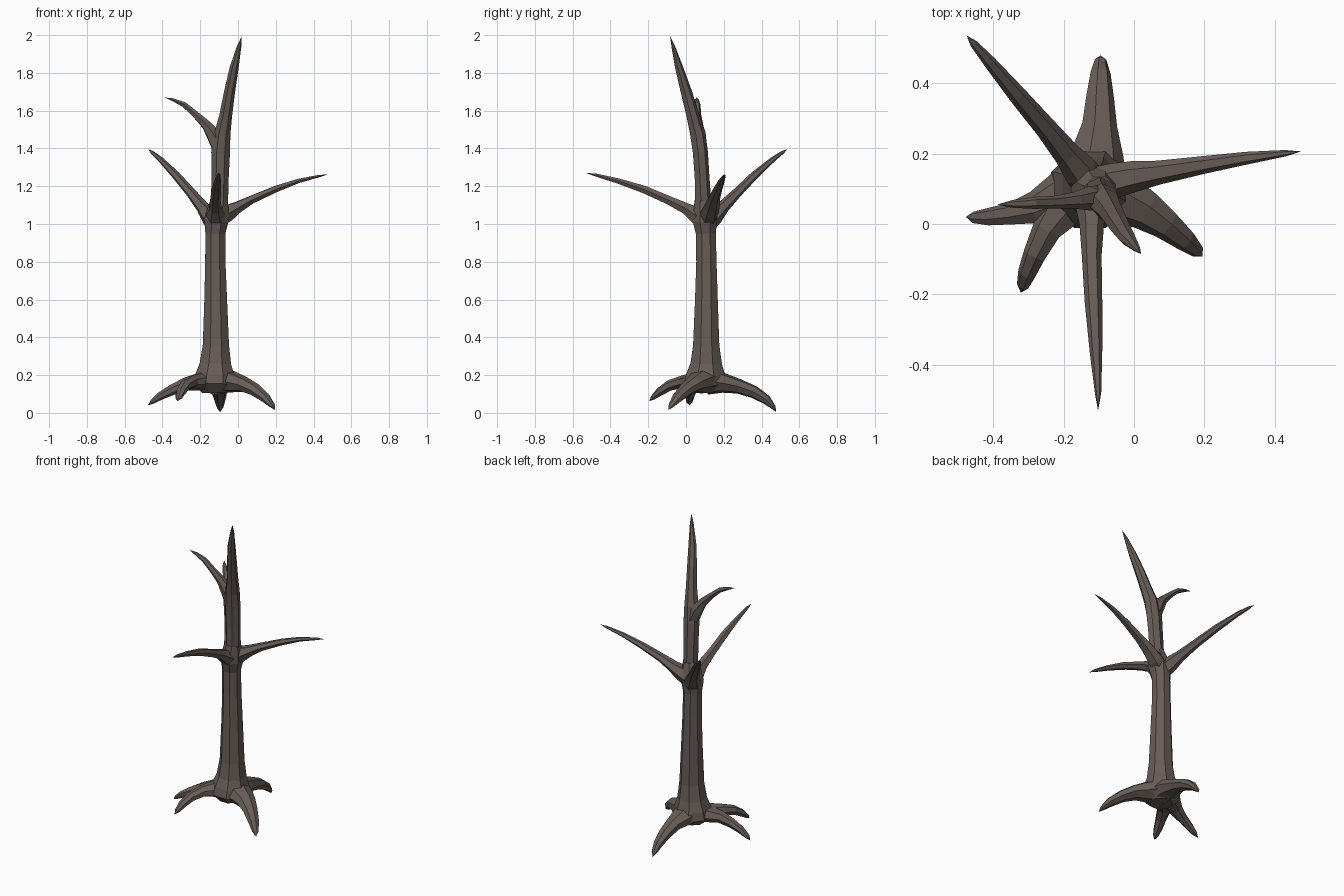
import bpy, bmesh, math
from mathutils import Vector

bark = bpy.data.materials.new("grey_brown_bark")
bark.diffuse_color = (0.135, 0.108, 0.095, 1)


def limb(name, sections, sides=7, ref=(0, 0, 1), tip=None, phase=0.0):
    """Faceted tapering tube; sections are (x, y, z, half width, half depth along ref)."""
    bm = bmesh.new()
    pts = [Vector(s[:3]) for s in sections] + ([Vector(tip)] if tip else [])
    rings = []
    for i, s in enumerate(sections):
        t = (pts[min(i + 1, len(pts) - 1)] - pts[max(i - 1, 0)]).normalized()
        v = Vector(ref)
        v = (v - t * v.dot(t)).normalized()
        u = t.cross(v)
        rings.append([bm.verts.new(pts[i] + u * s[3] * math.cos(a) + v * s[4] * math.sin(a))
                      for a in (phase + math.tau * k / sides for k in range(sides))])
    for a, b in zip(rings, rings[1:]):
        for k in range(sides):
            n = (k + 1) % sides
            bm.faces.new((a[k], a[n], b[n], b[k]))
    bm.faces.new(rings[0][::-1])
    if tip:
        end = bm.verts.new(tip)
        for k in range(sides):
            bm.faces.new((rings[-1][k], rings[-1][(k + 1) % sides], end))
    else:
        bm.faces.new(rings[-1])
    bmesh.ops.recalc_face_normals(bm, faces=bm.faces)
    mesh = bpy.data.meshes.new(name)
    bm.to_mesh(mesh)
    bm.free()
    mesh.materials.append(bark)
    bpy.context.collection.objects.link(bpy.data.objects.new(name, mesh))


# Main trunk, flaring at the roots and at the fork
limb("trunk", [
    (-0.125, 0.10, 0.105, 0.07, 0.07), (-0.125, 0.10, 0.15, 0.12, 0.12),
    (-0.122, 0.105, 0.20, 0.112, 0.112), (-0.12, 0.107, 0.26, 0.09, 0.09),
    (-0.117, 0.107, 0.36, 0.075, 0.075), (-0.118, 0.108, 0.60, 0.065, 0.065),
    (-0.12, 0.108, 0.80, 0.058, 0.058), (-0.12, 0.105, 0.95, 0.057, 0.057),
    (-0.115, 0.10, 1.02, 0.07, 0.07), (-0.105, 0.095, 1.08, 0.06, 0.06),
    (-0.097, 0.09, 1.13, 0.047, 0.047)], sides=8, ref=(1, 0, 0), phase=0.39)

# Leader: upper trunk ending in a spike
limb("leader", [
    (-0.098, 0.09, 1.10, 0.045, 0.046), (-0.095, 0.083, 1.25, 0.041, 0.047),
    (-0.092, 0.074, 1.38, 0.042, 0.051), (-0.083, 0.06, 1.48, 0.043, 0.044),
    (-0.066, 0.036, 1.57, 0.036, 0.035), (-0.045, 0.0, 1.70, 0.031, 0.03),
    (-0.02, -0.038, 1.83, 0.022, 0.024), (0.006, -0.068, 1.94, 0.010, 0.012)],
    sides=7, ref=(1, 0, 0), tip=(0.02, -0.085, 1.995))

# Branches
limb("upper_left_branch", [
    (-0.10, 0.075, 1.40, 0.035, 0.04), (-0.128, 0.072, 1.47, 0.034, 0.042),
    (-0.168, 0.067, 1.525, 0.024, 0.028), (-0.225, 0.062, 1.58, 0.018, 0.02),
    (-0.285, 0.06, 1.632, 0.017, 0.016), (-0.345, 0.057, 1.658, 0.011, 0.009)],
    sides=6, tip=(-0.388, 0.055, 1.67))
limb("right_branch", [
    (-0.12, 0.11, 1.02, 0.05, 0.05), (-0.06, 0.122, 1.055, 0.05, 0.05),
    (0.0, 0.135, 1.09, 0.044, 0.033), (0.07, 0.146, 1.128, 0.034, 0.024),
    (0.20, 0.168, 1.185, 0.025, 0.019), (0.32, 0.187, 1.228, 0.018, 0.013),
    (0.43, 0.201, 1.254, 0.009, 0.007)],
    sides=6, tip=(0.475, 0.206, 1.262))
limb("back_left_branch", [
    (-0.12, 0.11, 1.00, 0.05, 0.05), (-0.15, 0.148, 1.04, 0.05, 0.048),
    (-0.19, 0.198, 1.092, 0.038, 0.032), (-0.25, 0.272, 1.167, 0.031, 0.024),
    (-0.33, 0.365, 1.26, 0.026, 0.02), (-0.41, 0.46, 1.342, 0.018, 0.013),
    (-0.455, 0.512, 1.38, 0.011, 0.008)],
    sides=6, tip=(-0.475, 0.535, 1.395))
limb("front_branch", [
    (-0.115, 0.11, 1.02, 0.05, 0.05), (-0.118, 0.055, 1.045, 0.05, 0.05),
    (-0.12, 0.0, 1.082, 0.035, 0.034), (-0.12, -0.09, 1.125, 0.028, 0.026),
    (-0.115, -0.22, 1.182, 0.025, 0.023), (-0.108, -0.36, 1.228, 0.018, 0.016),
    (-0.102, -0.48, 1.26, 0.009, 0.009)],
    sides=6, tip=(-0.102, -0.53, 1.27))

# Roots, arching down to the ground
limb("back_root", [
    (-0.115, 0.12, 0.165, 0.095, 0.07), (-0.108, 0.20, 0.158, 0.078, 0.053),
    (-0.10, 0.28, 0.14, 0.052, 0.04), (-0.098, 0.36, 0.11, 0.041, 0.034),
    (-0.096, 0.425, 0.07, 0.03, 0.026), (-0.095, 0.463, 0.03, 0.018, 0.013)],
    tip=(-0.095, 0.478, 0.004))
limb("front_right_root", [
    (-0.10, 0.105, 0.17, 0.095, 0.07), (-0.035, 0.075, 0.165, 0.078, 0.058),
    (0.03, 0.042, 0.15, 0.06, 0.042), (0.09, 0.0, 0.122, 0.045, 0.034),
    (0.145, -0.045, 0.08, 0.033, 0.026), (0.18, -0.077, 0.04, 0.02, 0.013)],
    tip=(0.195, -0.092, 0.016))
limb("left_root", [
    (-0.14, 0.095, 0.165, 0.09, 0.065), (-0.21, 0.075, 0.165, 0.072, 0.048),
    (-0.28, 0.045, 0.152, 0.048, 0.036), (-0.35, 0.028, 0.122, 0.032, 0.029),
    (-0.41, 0.02, 0.09, 0.026, 0.022), (-0.455, 0.018, 0.058, 0.017, 0.012)],
    tip=(-0.477, 0.02, 0.04))
limb("front_left_root", [
    (-0.15, 0.09, 0.165, 0.08, 0.06), (-0.20, 0.045, 0.168, 0.066, 0.045),
    (-0.245, -0.015, 0.165, 0.044, 0.034), (-0.28, -0.085, 0.145, 0.034, 0.029),
    (-0.303, -0.14, 0.11, 0.027, 0.023), (-0.315, -0.175, 0.08, 0.018, 0.013)],
    tip=(-0.321, -0.195, 0.062))
